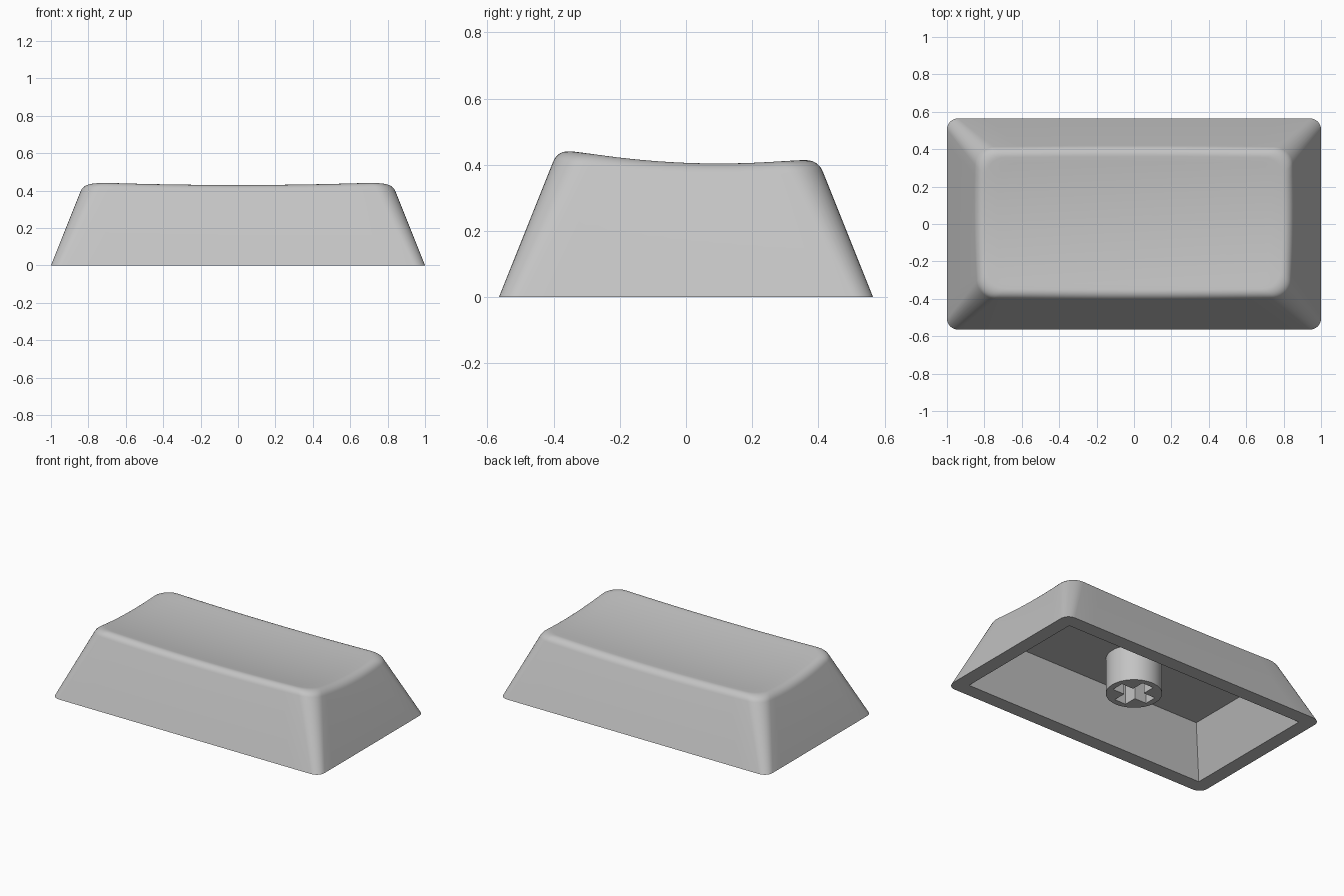
import bpy
import bmesh
import math
from mathutils import Vector

if "Cube" in bpy.data.objects:
    bpy.data.objects.remove(bpy.data.objects["Cube"])

HALF_X, HALF_Y = 1.0, 0.565     # base footprint
SLOPE = 0.4                     # inward lean of the walls
FILLET = 0.065                  # rounding of the top rim
WALL, CEILING = 0.095, 0.31     # shell thickness, cavity height
STEM_Z, STEM_R = 0.07, 0.17

grey = bpy.data.materials.new("plastic_grey")
grey.use_nodes = True
colour = (0.55, 0.55, 0.55, 1)
grey.diffuse_color = colour
grey.node_tree.nodes["Principled BSDF"].inputs["Base Color"].default_value = colour


def dish(x, y):
    """Height of the scooped top."""
    return 0.388 + 0.2 * (y - 0.1) ** 2 + 0.025 * x * x


def outline_spec(side=12, corner=8):
    """Corner signs, angle and position along the side for each outline point."""
    spec = []
    for k, (sx, sy) in enumerate([(1, 1), (-1, 1), (-1, -1), (1, -1)]):
        for i in range(corner + 1):
            spec.append((sx, sy, (k + i / corner) * math.pi / 2, 0))
        for i in range(1, side):
            spec.append((sx, sy, (k + 1) * math.pi / 2, i / side))
    return spec


def outline_point(item, inset, radius):
    sx, sy, angle, along = item
    cx, cy = HALF_X - inset - radius, HALF_Y - inset - radius
    px, py = sx * cx, sy * cy
    if along:                   # slide towards the next corner
        if sx == sy:
            px *= 1 - 2 * along
        else:
            py *= 1 - 2 * along
    return px + radius * math.cos(angle), py + radius * math.sin(angle)


def rim_point(item, phi):
    """Point on the rounded edge between wall and top."""
    lean = math.atan(SLOPE)
    inset = 0.2
    for _ in range(6):
        x, y = outline_point(item, inset, 0.1)
        centre_z = dish(x, y) - FILLET
        touch = centre_z + FILLET * math.sin(lean)
        inset = SLOPE * touch + FILLET * (math.cos(lean) - math.cos(phi))
    return x, y, centre_z + FILLET * math.sin(phi)


def loop_edges(bm, verts):
    return [bm.edges.new((a, b)) for a, b in zip(verts, verts[1:] + verts[:1])]


def bridge(bm, lower, upper):
    n = len(lower)
    for i in range(n):
        j = (i + 1) % n
        bm.faces.new((lower[i], lower[j], upper[j], upper[i]))


def finish(bm, name):
    bmesh.ops.recalc_face_normals(bm, faces=bm.faces[:])
    mesh = bpy.data.meshes.new(name)
    bm.to_mesh(mesh)
    bm.free()
    mesh.materials.append(grey)
    obj = bpy.data.objects.new(name, mesh)
    bpy.context.collection.objects.link(obj)
    bpy.ops.object.select_all(action='DESELECT')
    obj.select_set(True)
    bpy.context.view_layer.objects.active = obj
    bpy.ops.object.shade_smooth_by_angle(angle=math.radians(35))
    return obj


# Outer shell: base outline, rounded rim, then shrinking rings over the dish
bm = bmesh.new()
spec = outline_spec()
rings = [[(*outline_point(s, 0, 0.06), 0) for s in spec]]
lean = math.atan(SLOPE)
for i in range(9):
    phi = lean + (math.pi / 2 - lean) * i / 8
    rings.append([rim_point(s, phi) for s in spec])
edge = rings[-1]
for i in range(1, 12):
    k = 1 - i / 12
    rings.append([(x * k, y * k, dish(x * k, y * k)) for x, y, z in edge])
rows = [[bm.verts.new(p) for p in ring] for ring in rings]
for lower, upper in zip(rows, rows[1:]):
    bridge(bm, lower, upper)
middle = bm.verts.new((0, 0, dish(0, 0)))
for a, b in zip(rows[-1], rows[-1][1:] + rows[-1][:1]):
    bm.faces.new((a, b, middle))

# Cavity: sharp-cornered tapered pocket with a flat ceiling
def pocket(z):
    x, y = (h - WALL - SLOPE * z for h in (HALF_X, HALF_Y))
    return [bm.verts.new((sx * x, sy * y, z))
            for sx, sy in [(1, 1), (-1, 1), (-1, -1), (1, -1)]]

mouth, roof = pocket(0), pocket(CEILING)
bridge(bm, mouth, roof)
bm.faces.new(roof)

# Flat bottom rim between the outline and the pocket
bm.edges.ensure_lookup_table()
rim = [bm.edges.get((a, b)) for ring in (rows[0], mouth)
       for a, b in zip(ring, ring[1:] + ring[:1])]
bmesh.ops.triangle_fill(bm, edges=rim, use_beauty=True, normal=Vector((0, 0, -1)))
finish(bm, "cap_shell")

# Stem: round post with a cross-shaped socket
bm = bmesh.new()
circle = [bm.verts.new((STEM_R * math.cos(a), STEM_R * math.sin(a), STEM_Z))
          for a in (math.tau * i / 48 for i in range(48))]
arm, half = 0.13, 0.042
cross = []
for k in range(4):
    c, s = round(math.cos(k * math.pi / 2)), round(math.sin(k * math.pi / 2))
    for x, y in [(arm, -half), (arm, half), (half, half)]:
        cross.append(bm.verts.new((c * x - s * y, s * x + c * y, STEM_Z)))
edges = loop_edges(bm, circle) + loop_edges(bm, cross)
bmesh.ops.triangle_fill(bm, edges=edges, use_beauty=True, normal=Vector((0, 0, -1)))
extruded = bmesh.ops.extrude_face_region(bm, geom=bm.faces[:], use_keep_orig=True)
for v in extruded["geom"]:
    if isinstance(v, bmesh.types.BMVert):
        v.co.z = CEILING + 0.005
finish(bm, "stem")
